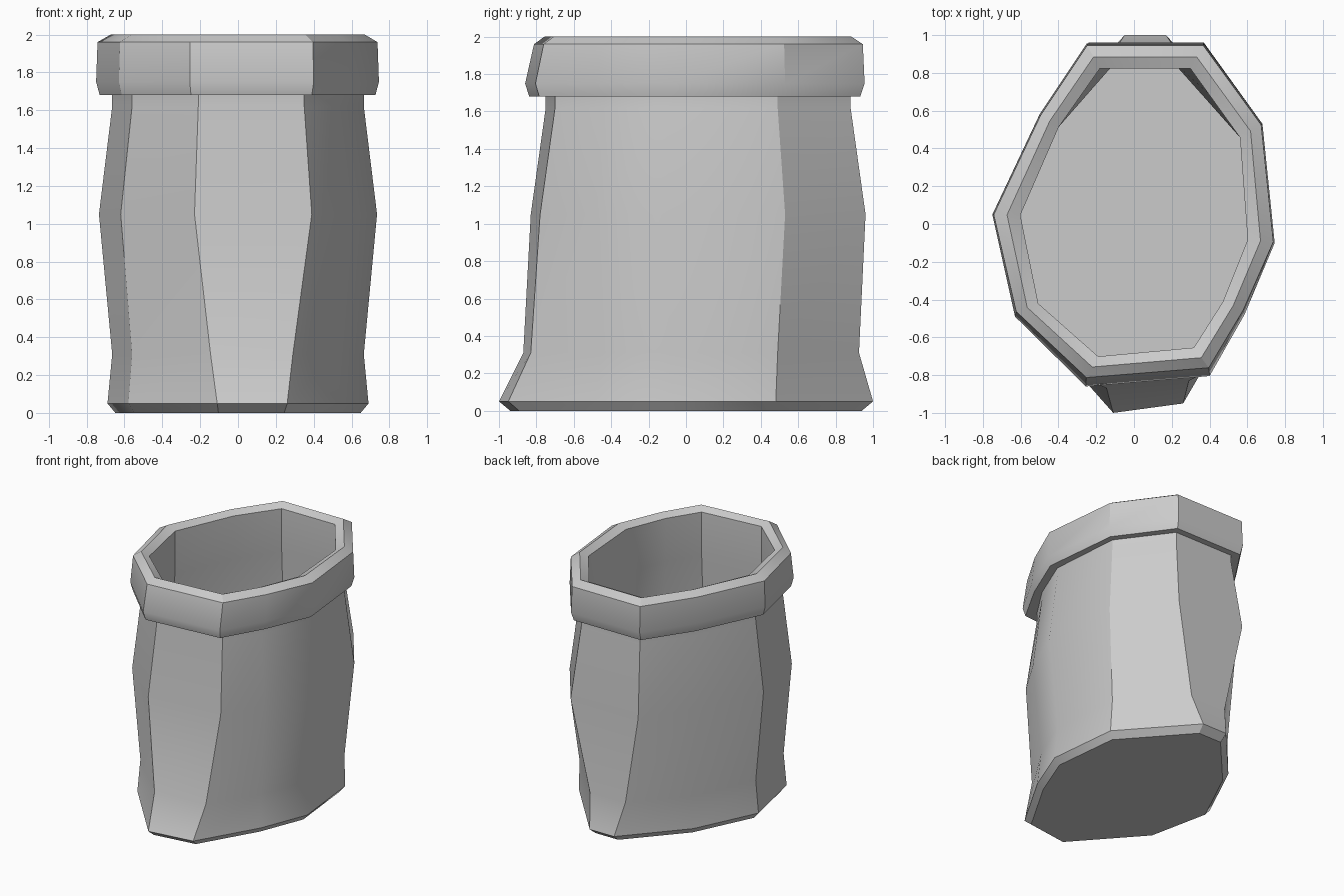
import bpy, bmesh

if "Cube" in bpy.data.objects:
    bpy.data.objects.remove(bpy.data.objects["Cube"])

# Ten-sided cross-sections, clockwise from the back left corner
TOP = [(-.20, .88), (.33, .88), (.62, .49), (.665, -.09), (.52, -.44),
       (.35, -.70), (-.21, -.75), (-.56, -.45), (-.665, .05), (-.44, .55)]
MID = [(-.24, .96), (.37, .96), (.68, .53), (.735, -.10), (.575, -.48),
       (.39, -.78), (-.23, -.83), (-.62, -.48), (-.735, .05), (-.49, .58)]
LOW = [(-.10, .925), (.22, .925), (.62, .49), (.665, -.09), (.52, -.45),
       (.29, -.83), (-.145, -.87), (-.56, -.46), (-.665, .05), (-.44, .55)]
BASE = [(-.05, 1.0), (.17, 1.0), (.63, .48), (.69, -.09), (.54, -.47),
        (.26, -.95), (-.11, -1.0), (-.58, -.47), (-.69, .05), (-.45, .55)]
RIM = [(-.25, .955), (.37, .955), (.68, .53), (.745, -.10), (.585, -.48),
       (.40, -.805), (-.255, -.86), (-.63, -.49), (-.75, .05), (-.50, .58)]


def scaled(sec, sx, sy):
    return [(x * sx, y * sy) for x, y in sec]


def inner(sec):
    return scaled(sec, .905, .935)


def loft(name, rings, cap_first=False, cap_last=False):
    bm = bmesh.new()
    loops = [[bm.verts.new((x, y, z)) for x, y in sec] for z, sec in rings]
    for a, b in zip(loops, loops[1:]):
        for i in range(len(a)):
            j = (i + 1) % len(a)
            # sections run clockwise, so this winding faces outward going up
            bm.faces.new((a[j], a[i], b[i], b[j]))
    if cap_first:
        bm.faces.new(loops[0])
    if cap_last:
        bm.faces.new(loops[-1][::-1])
    mesh = bpy.data.meshes.new(name)
    bm.to_mesh(mesh)
    bm.free()
    ob = bpy.data.objects.new(name, mesh)
    bpy.context.collection.objects.link(ob)
    bpy.ops.object.select_all(action='DESELECT')
    ob.select_set(True)
    bpy.context.view_layer.objects.active = ob
    bpy.ops.object.shade_smooth_by_angle(angle=0.52)
    return ob


# Outer body with a small chamfer under the flared foot
loft("pot_body", [(0, scaled(BASE, .94, .94)), (.05, BASE), (.31, LOW),
                  (1.05, MID), (1.62, TOP), (1.68, TOP)], cap_first=True)

# Thick collar: underside, lip, rounded crest, inner edge
rim_top = [(x * .99, y * (.99 if y > 0 else .945)) for x, y in RIM]
mouth = inner(TOP)
crest = [((a + c) / 2, (b + d) / 2) for (a, b), (c, d) in zip(rim_top, mouth)]
loft("rim", [(1.68, TOP), (1.68, scaled(RIM, .975, .975)), (1.75, RIM),
             (1.96, rim_top), (2.0, crest), (1.97, mouth)])

# Hollow inside and floor
loft("inner_wall", [(1.97, mouth), (1.62, mouth), (1.05, inner(MID)),
                    (.31, inner(LOW)), (.1, inner(BASE))], cap_last=True)
